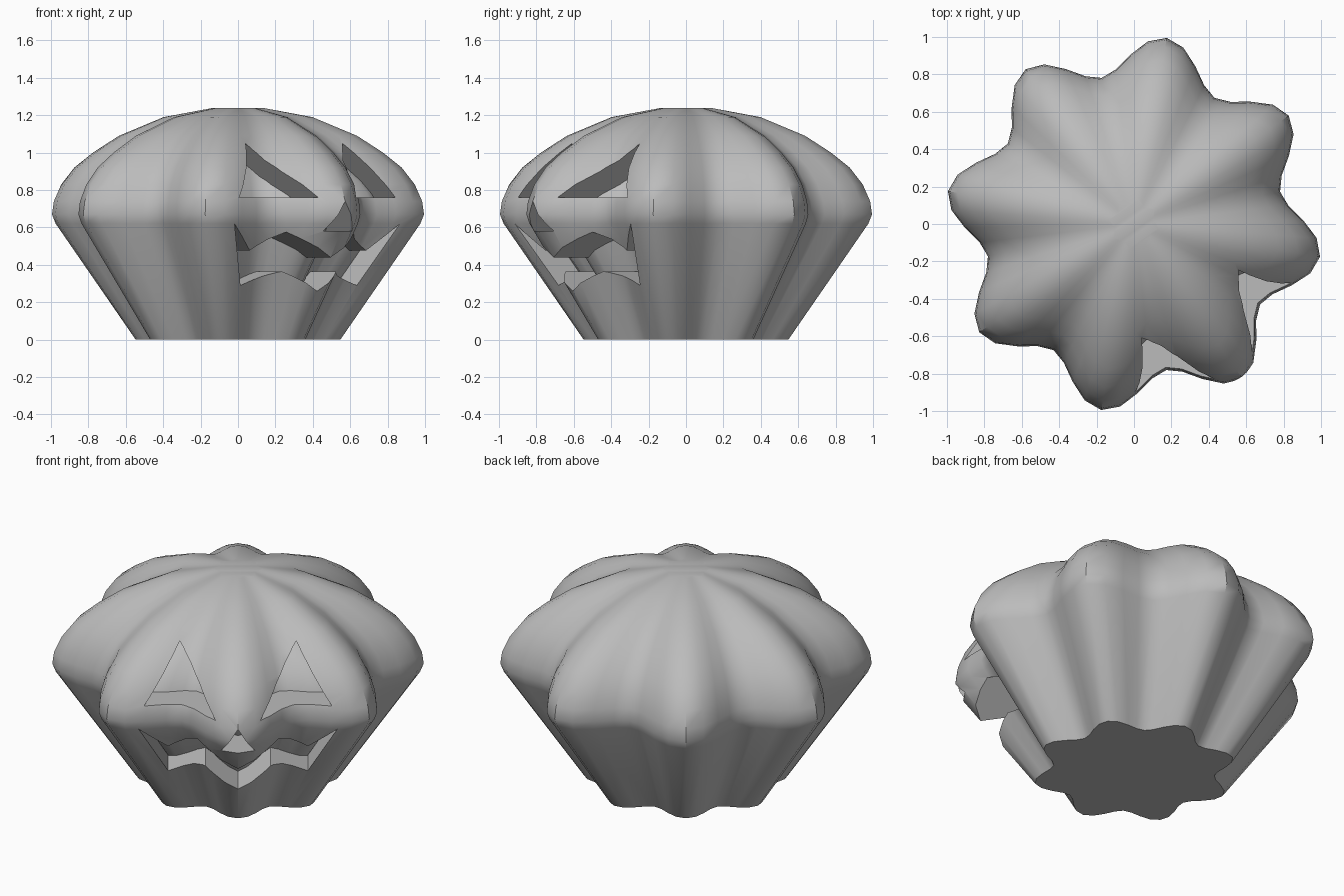
import bpy, bmesh, math
from mathutils import Matrix, Vector

if "Cube" in bpy.data.objects:
    bpy.data.objects.remove(bpy.data.objects["Cube"], do_unlink=True)

TURN = Matrix.Rotation(math.radians(35), 4, 'Z')   # the face looks 35 degrees to the side
SEGMENTS, LOBES = 64, 8
PROFILE = [(.55, 0), (.98, .62), (1, .67), (.99, .74), (.95, .83), (.88, .92),
           (.78, 1.0), (.64, 1.09), (.4, 1.19), (.13, 1.24)]

grey = bpy.data.materials.new("plain grey")
grey.use_nodes = True
grey.diffuse_color = (.5, .5, .5, 1)
grey.node_tree.nodes["Principled BSDF"].inputs["Base Color"].default_value = (.5, .5, .5, 1)


def make_object(name, bm):
    bmesh.ops.recalc_face_normals(bm, faces=bm.faces)
    bm.transform(TURN)
    mesh = bpy.data.meshes.new(name)
    bm.to_mesh(mesh)
    bm.free()
    mesh.materials.append(grey)
    obj = bpy.data.objects.new(name, mesh)
    bpy.context.collection.objects.link(obj)
    return obj


def pumpkin(name, scale=1.0, middle=.62):
    """Lobed body: a profile swept round, its radius waving once per lobe."""
    bm = bmesh.new()
    rings = []
    for radius, z in PROFILE:
        ring = []
        for i in range(SEGMENTS):
            a = 2 * math.pi * i / SEGMENTS
            r = radius * scale * (.905 + .105 * math.cos(LOBES * a))
            ring.append(bm.verts.new((r * math.sin(a), -r * math.cos(a),
                                      middle + (z - middle) * scale)))
        rings.append(ring)
    for low, high in zip(rings, rings[1:]):
        for i in range(SEGMENTS):
            j = (i + 1) % SEGMENTS
            bm.faces.new((low[i], low[j], high[j], high[i]))
    bm.faces.new(rings[0])
    bm.faces.new(rings[-1])
    return make_object(name, bm)


def cutter(name, outline):
    """Prism through the front wall, ending inside the core."""
    bm = bmesh.new()
    face = bm.faces.new([bm.verts.new((x, -.25, z)) for x, z in outline])
    out = bmesh.ops.extrude_face_region(bm, geom=[face])["geom"]
    bmesh.ops.translate(bm, vec=Vector((0, -1, 0)),
                        verts=[v for v in out if isinstance(v, bmesh.types.BMVert)])
    obj = make_object(name, bm)
    obj.hide_render = True
    return obj


def mirrored(half):
    """Close a half outline that starts and ends on the centre line."""
    return half + [(-x, z) for x, z in reversed(half) if x]


def smooth(obj):
    bpy.ops.object.select_all(action='DESELECT')
    obj.select_set(True)
    bpy.context.view_layer.objects.active = obj
    bpy.ops.object.shade_smooth_by_angle(angle=math.radians(36))


shell = pumpkin("pumpkin_shell")
core = pumpkin("pumpkin_core", scale=.77)

# Face openings
eye = [(.51, .76), (.123, .76), (.316, 1.05)]
mouth = mirrored([(0, .26), (.177, .365), (.38, .29), (.54, .62),
                  (.38, .477), (.22, .575), (0, .44)])
nose = mirrored([(0, .74), (.093, .58)])
cutters = [cutter("left_eye_cutter", eye),
           cutter("right_eye_cutter", [(-x, z) for x, z in eye]),
           cutter("nose_cutter", nose),
           cutter("mouth_cutter", mouth)]

bpy.context.view_layer.objects.active = shell
for tool in cutters:
    mod = shell.modifiers.new(tool.name, 'BOOLEAN')
    mod.operation = 'DIFFERENCE'
    mod.solver = 'EXACT'
    mod.object = tool
    bpy.ops.object.modifier_apply(modifier=mod.name)
for tool in cutters:
    bpy.data.objects.remove(tool, do_unlink=True)

smooth(shell)
smooth(core)
